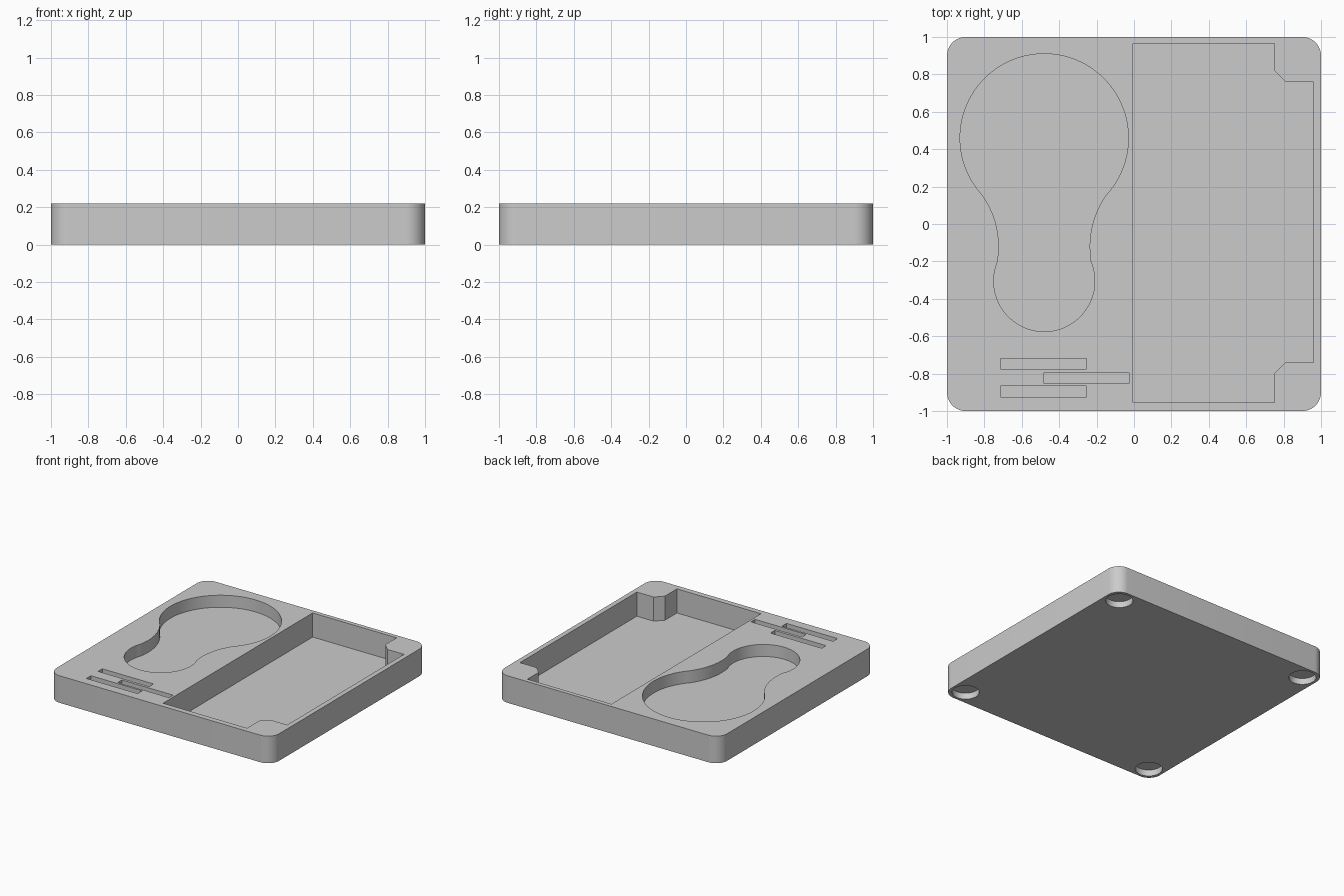
import bpy, bmesh, math

if "Cube" in bpy.data.objects:
    bpy.data.objects.remove(bpy.data.objects["Cube"])

HEIGHT = 0.22

grey = bpy.data.materials.new("plain grey")
grey.diffuse_color = (0.6, 0.6, 0.6, 1)
grey.use_nodes = True
grey.node_tree.nodes["Principled BSDF"].inputs["Base Color"].default_value = grey.diffuse_color


def prism(name, outline, z0, z1):
    """Extrude a closed xy outline from z0 to z1."""
    bm = bmesh.new()
    face = bm.faces.new([bm.verts.new((x, y, z0)) for x, y in outline])
    ext = bmesh.ops.extrude_face_region(bm, geom=[face])
    tops = [v for v in ext["geom"] if isinstance(v, bmesh.types.BMVert)]
    bmesh.ops.translate(bm, verts=tops, vec=(0, 0, z1 - z0))
    bmesh.ops.recalc_face_normals(bm, faces=bm.faces[:])
    mesh = bpy.data.meshes.new(name)
    bm.to_mesh(mesh)
    bm.free()
    mesh.materials.append(grey)
    obj = bpy.data.objects.new(name, mesh)
    bpy.context.collection.objects.link(obj)
    return obj


def arc(cx, cy, r, a0, a1, n):
    """Points on an arc, angles in degrees, both ends included."""
    angles = [math.radians(a0 + (a1 - a0) * i / n) for i in range(n + 1)]
    return [(cx + r * math.cos(a), cy + r * math.sin(a)) for a in angles]


def rect(x0, x1, y0, y1):
    return [(x0, y0), (x1, y0), (x1, y1), (x0, y1)]


# Tray body with rounded vertical corners
body = []
for cx, cy, start in ((0.9, 0.9, 0), (-0.9, 0.9, 90), (-0.9, -0.9, 180), (0.9, -0.9, 270)):
    body += arc(cx, cy, 0.1, start, start + 90, 12)
tray = prism("tray", body, 0, HEIGHT)

cutters = []


def pocket(name, outline, z0, z1=HEIGHT + 0.1):
    cutters.append(prism(name, outline, z0, z1))


# Large deep compartment, notched around two corners
pocket("compartment_cutter", [
    (-0.005, -0.955), (0.75, -0.955), (0.75, -0.8), (0.81, -0.74), (0.96, -0.74),
    (0.96, 0.76), (0.81, 0.76), (0.75, 0.82), (0.75, 0.965), (-0.005, 0.965)], 0.024)

# Spoon-shaped recess: big round, concave neck, small round
MID = -0.48
side = arc(0, -0.305, 0.27, -90, 22.9, 24)
side += arc(0.717, -0.12, 0.474, 189.7, 144.6, 14)[1:-1]
side += arc(0, 0.46, 0.45, -42.7, 90, 36)
left = [(-x, y) for x, y in side[-2:0:-1]]
pocket("spoon_recess_cutter", [(MID + x, y) for x, y in side + left], 0.122)

# Three staggered narrow slots
for i, (x0, y0, y1) in enumerate(((-0.715, -0.775, -0.72), (-0.485, -0.85, -0.797),
                                  (-0.715, -0.925, -0.867))):
    pocket(f"slot_cutter_{i}", rect(x0, x0 + 0.46, y0, y1), 0.122)

# Round foot recesses under the corners
for sx in (-1, 1):
    for sy in (-1, 1):
        pocket("foot_recess_cutter", arc(sx * 0.88, sy * 0.88, 0.1, 0, 352.5, 47), -0.1, 0.05)

# Cut everything out of the body, then discard the cutters
bpy.context.view_layer.objects.active = tray
tray.select_set(True)
for cutter in cutters:
    mod = tray.modifiers.new("cut", "BOOLEAN")
    mod.operation = "DIFFERENCE"
    mod.solver = "EXACT"
    mod.object = cutter
    bpy.ops.object.modifier_apply(modifier=mod.name)
    bpy.data.objects.remove(cutter)

bpy.ops.object.shade_smooth_by_angle(angle=math.radians(30))
